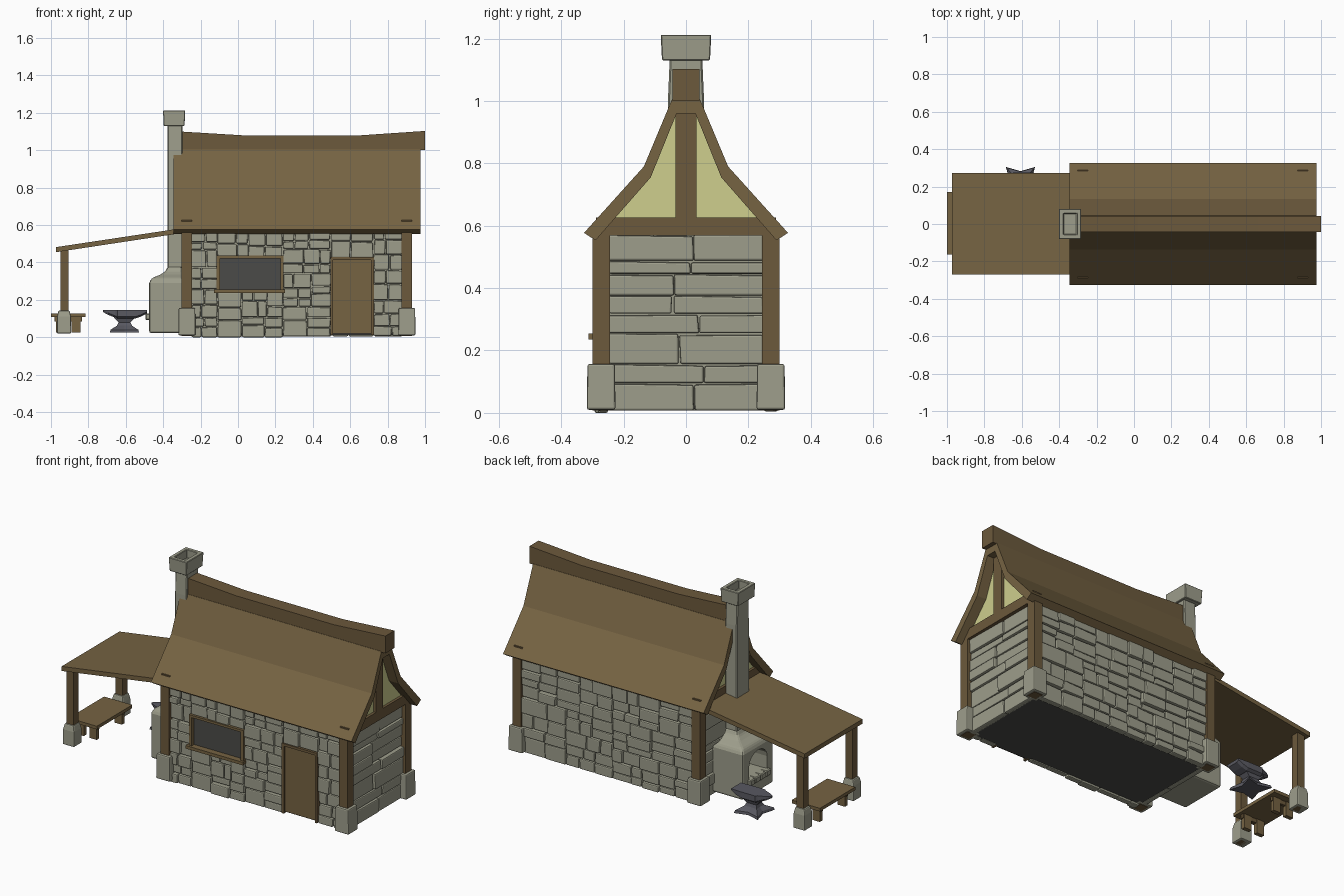
import bpy, bmesh, math, random

if "Cube" in bpy.data.objects:
    bpy.data.objects.remove(bpy.data.objects["Cube"])

random.seed(7)


def material(name, rgb):
    m = bpy.data.materials.new(name)
    m.diffuse_color = (*rgb, 1)
    m.use_nodes = True
    m.node_tree.nodes["Principled BSDF"].inputs["Base Color"].default_value = m.diffuse_color
    return m


STONE = material("stone", (0.34, 0.34, 0.26))
WOOD = material("wood", (0.18, 0.125, 0.055))
POST = material("dark_wood", (0.15, 0.10, 0.045))
PLASTER = material("plaster", (0.62, 0.62, 0.27))
IRON = material("iron", (0.10, 0.10, 0.12))
DARK = material("dark_grey", (0.07, 0.07, 0.065))


def add_loft(bm, rings):
    """Skin a list of equal-length point rings and cap both ends."""
    vs = [[bm.verts.new(p) for p in r] for r in rings]
    n = len(vs[0])
    for a, b in zip(vs, vs[1:]):
        for i in range(n):
            j = (i + 1) % n
            bm.faces.new((a[i], a[j], b[j], b[i]))
    bm.faces.new(vs[0][::-1])
    bm.faces.new(vs[-1])


def finish(name, bm, mat, bevel=0, segments=1):
    bmesh.ops.recalc_face_normals(bm, faces=bm.faces)
    me = bpy.data.meshes.new(name)
    bm.to_mesh(me)
    bm.free()
    ob = bpy.data.objects.new(name, me)
    bpy.context.collection.objects.link(ob)
    me.materials.append(mat)
    if bevel:
        mod = ob.modifiers.new("bevel", 'BEVEL')
        mod.width, mod.segments = bevel, segments
    return ob


def loft(name, rings, mat, bevel=0, segments=1):
    bm = bmesh.new()
    add_loft(bm, rings)
    return finish(name, bm, mat, bevel, segments)


def rect(x0, x1, y0, y1, z):
    return [(x0, y0, z), (x1, y0, z), (x1, y1, z), (x0, y1, z)]


def box(name, x, y, z, mat, bevel=0):
    return loft(name, [rect(*x, *y, z[0]), rect(*x, *y, z[1])], mat, bevel)


def prism_x(name, outline, x0, x1, mat):
    """Extrude a (y, z) outline along x."""
    return loft(name, [[(x, y, z) for y, z in outline] for x in (x0, x1)], mat)


def split(u0, u1, z0, z1, mw, mh):
    """Break a wall rectangle into irregular stones."""
    w, h = u1 - u0, z1 - z0
    if w <= mw and h <= mh:
        return [(u0, u1, z0, z1)]
    t = random.uniform(0.36, 0.64)
    if w / mw > h / mh:
        m = u0 + w * t
        return split(u0, m, z0, z1, mw, mh) + split(m, u1, z0, z1, mw, mh)
    m = z0 + h * t
    return split(u0, u1, z0, m, mw, mh) + split(u0, u1, m, z1, mw, mh)


def stone_wall(name, regions, inner, outer, along_x, mw, mh):
    bm = bmesh.new()
    out = 1 if outer > inner else -1
    for reg in regions:
        for u0, u1, z0, z1 in split(*reg, mw, mh):
            g = 0.002
            d = outer + out * random.uniform(-0.006, 0.009)
            u0, u1, z0, z1 = u0 + g, u1 - g, z0 + (g if z0 > 0.02 else 0), z1 - g
            j = [random.uniform(-0.003, 0.003) for _ in range(8)]
            face = [(u0 + j[0], z0), (u1 + j[2], z0), (u1 + j[4], z1 + j[5]), (u0 + j[6], z1 + j[7])]
            if along_x:
                rings = [[(u, k, z) for u, z in face] for k in (inner, d)]
            else:
                rings = [[(k, u, z) for u, z in face] for k in (inner, d)]
            add_loft(bm, rings)
    return finish(name, bm, STONE, 0.006, 2)


# House core, floor and stone walls
box("wall_core", (-0.265, 0.895), (-0.265, 0.265), (0.02, 0.575), STONE)
box("floor", (-0.27, 0.9), (-0.27, 0.27), (0.012, 0.022), DARK)
front = [(-0.25, -0.11, 0, 0.57), (-0.11, 0.24, 0, 0.245), (-0.11, 0.24, 0.43, 0.57),
         (0.24, 0.495, 0.005, 0.57), (0.495, 0.725, 0.425, 0.57), (0.725, 0.88, 0.008, 0.57)]
stone_wall("front_wall_stones", front, -0.25, -0.285, True, 0.13, 0.095)
stone_wall("back_wall_stones", [(-0.25, 0.88, 0.005, 0.57)], 0.25, 0.29, True, 0.17, 0.10)
stone_wall("right_wall_stones", [(-0.25, 0.25, 0.008, 0.57)], 0.88, 0.912, False, 0.45, 0.10)
stone_wall("left_wall_stones", [(-0.25, 0.25, 0.008, 0.57)], -0.25, -0.282, False, 0.45, 0.10)

# Corner posts on stone bases
for ex, cx in (("left", -0.273), ("right", 0.903)):
    for ey, cy in (("front", -0.272), ("back", 0.272)):
        box(f"{ey}_{ex}_post", (cx - 0.028, cx + 0.028), (cy - 0.028, cy + 0.028), (0.008, 0.6), POST)
        b = [rect(cx - r, cx + r, cy - r, cy + r, z) for r, z in ((0.046, 0.01), (0.044, 0.157))]
        loft(f"{ey}_{ex}_post_base", b, STONE, 0.007, 2)

# Main roof with kicked eaves
outer = [(0.327, 0.577), (0.135, 0.79), (0.045, 1.005)]
inner = [(0.03, 0.96), (0.113, 0.755), (0.29, 0.553)]


def flip(pts):
    return [(-y, z) for y, z in reversed(pts)]


prism_x("main_roof", outer + flip(outer) + flip(inner)[0:3] + inner, -0.345, 0.975, WOOD)

# Sagging ridge beam
top = [(-0.31, 1.1), (0.02, 1.08), (0.66, 1.08), (1.0, 1.103)]
loft("ridge_beam", [[(x, -0.043, 1.0), (x, 0.043, 1.0), (x, 0.043, z), (x, -0.043, z)] for x, z in top], POST)

# Gable ends: plaster, king post and tie beam
panel = [(0.035, 0.97), (0.117, 0.758), (0.27, 0.585)]
for side, x0, s in (("right", 0.903, 1), ("left", -0.273, -1)):
    prism_x(f"{side}_gable_plaster", panel + flip(panel), x0 - 0.012, x0 + 0.012, PLASTER)
    for part, y, z in (("king_post", 0.033, (0.6, 0.97)), ("tie_beam", 0.289, (0.568, 0.626))):
        box(f"{side}_gable_{part}", (x0 - 0.028, x0 + 0.028), (-y, y), z, POST)

# Window
box("window_glass", (-0.10, 0.23), (-0.275, -0.26), (0.25, 0.425), DARK)
for x in (-0.105, 0.235):
    box("window_jamb", (x - 0.009, x + 0.009), (-0.298, -0.26), (0.25, 0.43), WOOD)
box("window_head", (-0.114, 0.244), (-0.298, -0.26), (0.422, 0.436), WOOD)
box("window_sill", (-0.127, 0.25), (-0.312, -0.26), (0.236, 0.254), WOOD)

# Door
box("door", (0.505, 0.715), (-0.283, -0.26), (0.02, 0.415), WOOD)
for x in (0.501, 0.719):
    box("door_jamb", (x - 0.007, x + 0.007), (-0.295, -0.26), (0.012, 0.425), POST)
box("door_head", (0.494, 0.726), (-0.295, -0.26), (0.413, 0.428), POST)

# Forge with hood and arched mouth
prof = [(0.022, 0.475, 0.145), (0.29, 0.475, 0.145), (0.315, 0.463, 0.133),
        (0.335, 0.415, 0.095), (0.355, 0.385, 0.068), (0.38, 0.376, 0.058)]
forge = loft("forge", [rect(-x, -0.27 if z < 0.3 else -0.298, -y, y, z) for z, x, y in prof], STONE, 0.012, 2)
arch = [(-0.085, 0.125), (0.085, 0.125)] + [
    (0.085 * math.cos(math.pi * i / 8), 0.2 + 0.07 * math.sin(math.pi * i / 8)) for i in range(9)]
cutter = prism_x("forge_mouth_cutter", arch, -0.55, -0.33, DARK)
cutter.hide_render = True
mod = forge.modifiers.new("mouth", 'BOOLEAN')
mod.operation, mod.object, mod.solver = 'DIFFERENCE', cutter, 'EXACT'
bpy.context.view_layer.objects.active = forge
for m in [m.name for m in forge.modifiers]:
    bpy.ops.object.modifier_apply(modifier=m)
bpy.data.objects.remove(cutter)
prism_x("forge_mouth_back", [(y * 0.98, z) for y, z in arch], -0.336, -0.325, DARK)
for i in range(4):
    y = -0.1 + 0.05 * i
    box("forge_ledge_brick", (-0.495, -0.45), (y + 0.002, y + 0.048), (0.092, 0.127), STONE, 0.005)

# Chimney and hollow cap
shaft = [(0.37, 0.058), (1.0, 0.058), (1.14, 0.052)]
loft("chimney", [rect(-0.376, -0.298, -y, y, z) for z, y in shaft], STONE, 0.005)
cap = [(0, 1.13), (-0.004, 1.212), (0.02, 1.212), (0.02, 1.16)]
loft("chimney_cap", [rect(-0.397 + i, -0.286 - i, -0.077 + i, 0.077 - i, z) for i, z in cap], STONE, 0.003)

# Lean-to roof, posts and bases
slope = [(-0.972, 0.455, 0.482), (-0.3, 0.557, 0.583)]
loft("lean_to_roof", [[(x, -0.27, a), (x, 0.273, a), (x, 0.273, b), (x, -0.27, b)] for x, a, b in slope], WOOD)
for side, cy in (("front", -0.23), ("back", 0.23)):
    box(f"lean_to_{side}_post", (-0.95, -0.905), (cy - 0.023, cy + 0.023), (0.02, 0.472), POST)
    b = [rect(-0.93 - r, -0.93 + r, cy - r, cy + r, z) for r, z in ((0.038, 0.02), (0.037, 0.11), (0.03, 0.143))]
    loft(f"lean_to_{side}_post_base", b, STONE, 0.006, 2)

# Bench
box("bench_top", (-1.0, -0.815), (-0.163, 0.17), (0.108, 0.127), WOOD)
for y in (-0.115, 0.122):
    box("bench_apron", (-0.98, -0.835), (y - 0.008, y + 0.008), (0.085, 0.11), POST)
    for x in (-0.95, -0.865):
        box("bench_leg", (x - 0.024, x + 0.024), (y - 0.012, y + 0.012), (0.025, 0.11), WOOD)

# Anvil: flared foot with concave sides, waist, then head with horn
ax, ay = -0.607, 0.225


def foot(rx, ry, pinch, z):
    pts = [(-1, -1), (0, -pinch), (1, -1), (pinch, 0), (1, 1), (0, pinch), (-1, 1), (-pinch, 0)]
    return [(ax + rx * u, ay + ry * v, z) for u, v in pts]


loft("anvil_foot", [foot(0.078, 0.08, 0.72, 0.025), foot(0.074, 0.076, 0.72, 0.04), foot(0.04, 0.035, 0.9, 0.062),
                    foot(0.032, 0.026, 1, 0.08), foot(0.06, 0.036, 1, 0.11)], IRON)
head = [(-0.722, 0.006, 0.135), (-0.695, 0.024, 0.12), (-0.655, 0.04, 0.104),
        (-0.645, 0.05, 0.1), (-0.55, 0.05, 0.1), (-0.52, 0.048, 0.11), (-0.486, 0.046, 0.127)]
loft("anvil_head", [[(x, ay - w * 0.7, b), (x, ay + w * 0.7, b), (x, ay + w, b + 0.01), (x, ay + w, 0.146),
                     (x, ay - w, 0.146), (x, ay - w, b + 0.01)] for x, w, b in head], IRON)
